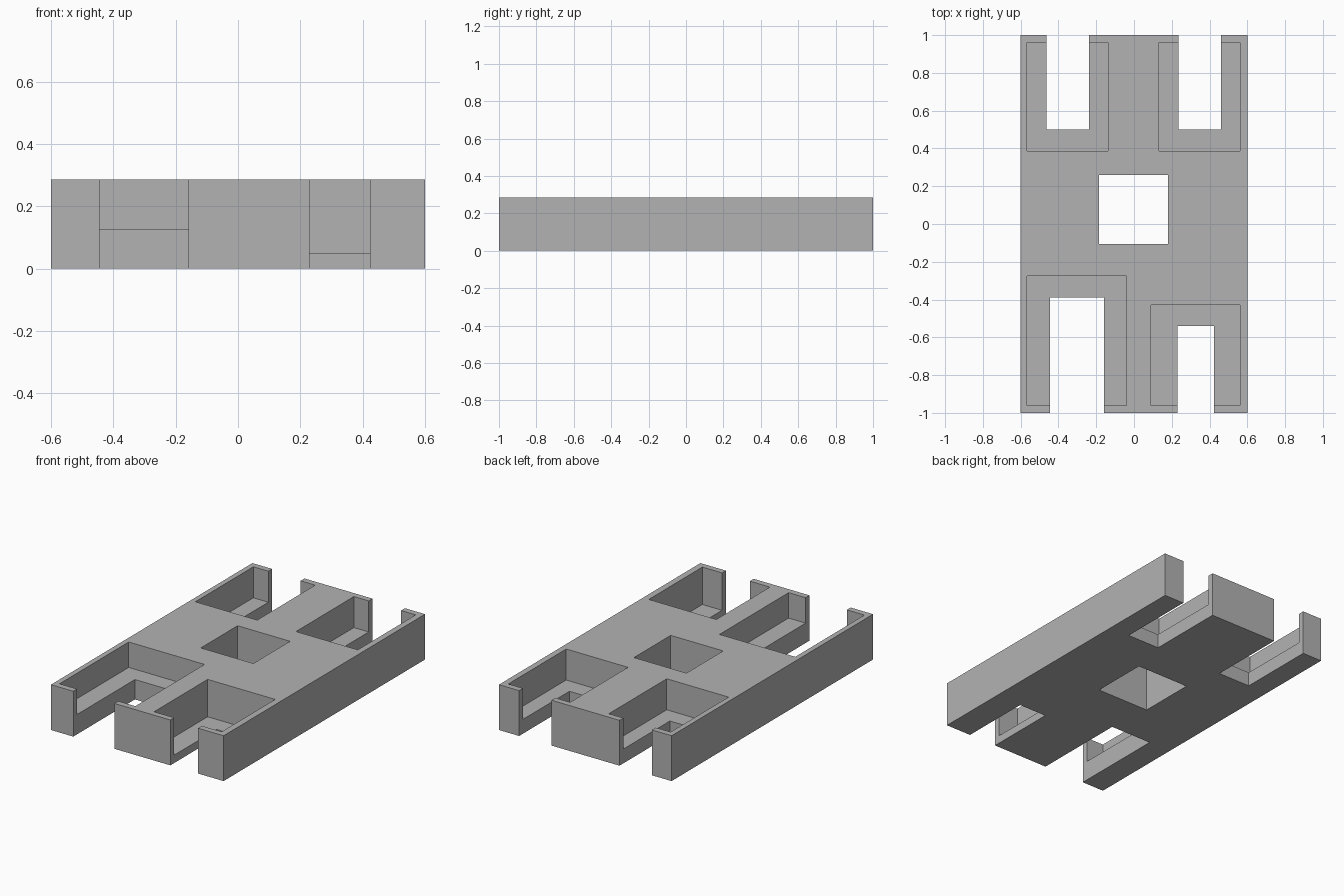
import bpy

if "Cube" in bpy.data.objects:
    bpy.data.objects.remove(bpy.data.objects["Cube"], do_unlink=True)

HEIGHT = 0.285
OVER = 0.1  # how far cutters reach past the block

grey = bpy.data.materials.new("plain_grey")
grey.use_nodes = True
colour = (0.45, 0.45, 0.45, 1)
grey.diffuse_color = colour
grey.node_tree.nodes["Principled BSDF"].inputs["Base Color"].default_value = colour


def box(name, x0, x1, y0, y1, z0, z1):
    bpy.ops.mesh.primitive_cube_add(
        size=1, location=((x0 + x1) / 2, (y0 + y1) / 2, (z0 + z1) / 2))
    ob = bpy.context.object
    ob.name = name
    ob.scale = (x1 - x0, y1 - y0, z1 - z0)
    bpy.ops.object.transform_apply(location=True, rotation=False, scale=True)
    ob.data.materials.append(grey)
    return ob


def cut(target, *bounds):
    cutter = box("cutter", *bounds)
    cutter.hide_render = True
    mod = target.modifiers.new("cut", "BOOLEAN")
    mod.operation = "DIFFERENCE"
    mod.solver = "EXACT"
    mod.object = cutter
    bpy.context.view_layer.objects.active = target
    bpy.ops.object.modifier_apply(modifier=mod.name)
    bpy.data.objects.remove(cutter, do_unlink=True)


# Main block with a square hole through the middle
block = box("slotted_block", -0.6, 0.6, -1, 1, 0, HEIGHT)
cut(block, -0.185, 0.18, -0.105, 0.26, -OVER, HEIGHT + OVER)

# Each bay: slot x range, slot inner end, pocket x range, pocket inner end,
# pocket floor height, and the end it opens to (-1 front, 1 back)
bays = [
    (-0.445, -0.158, 0.388, -0.567, -0.04, 0.275, 0.125, -1),
    (0.23, 0.423, 0.54, 0.09, 0.56, 0.43, 0.05, -1),
    (-0.463, -0.238, 0.5, -0.567, -0.137, 0.387, 0.09, 1),
    (0.235, 0.46, 0.5, 0.132, 0.562, 0.387, 0.09, 1),
]
for sx0, sx1, s_end, px0, px1, p_end, floor, side in bays:
    # Shallow pocket open at the top, behind a thin end wall
    py = sorted((side * p_end, side * 0.962))
    cut(block, px0, px1, *py, floor, HEIGHT + OVER)
    # Full-height slot open at the end
    sy = sorted((side * s_end, side * (1 + OVER)))
    cut(block, sx0, sx1, *sy, -OVER, HEIGHT + OVER)
